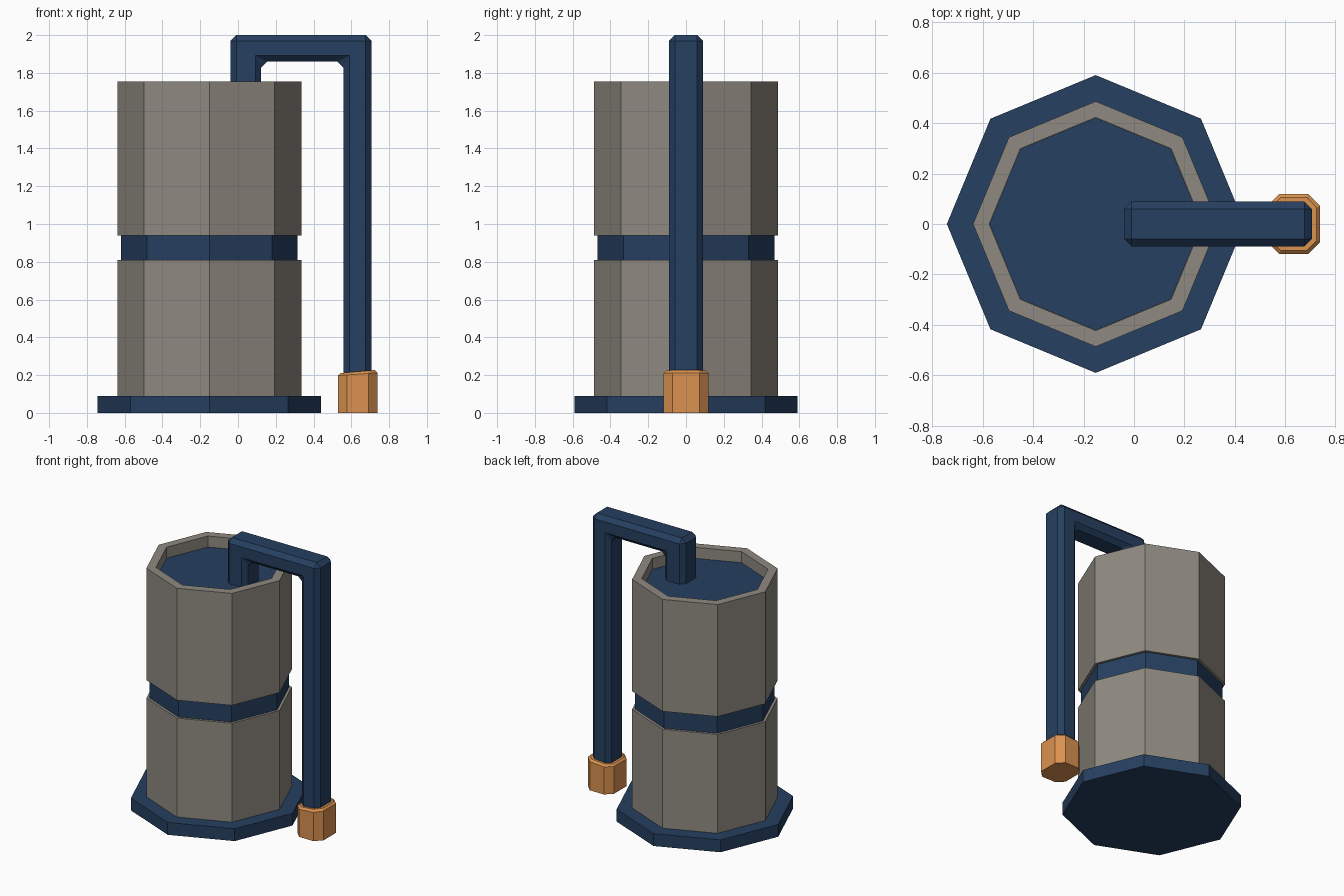
import bpy, bmesh, math

if "Cube" in bpy.data.objects:
    bpy.data.objects.remove(bpy.data.objects["Cube"])

TANK_X = -0.152


def material(name, rgb):
    m = bpy.data.materials.new(name)
    m.diffuse_color = (*rgb, 1)
    m.use_nodes = True
    m.node_tree.nodes["Principled BSDF"].inputs["Base Color"].default_value = m.diffuse_color
    return m


NAVY = material("navy paint", (0.019, 0.050, 0.118))
GREY = material("warm grey metal", (0.275, 0.253, 0.218))
COPPER = material("copper", (0.70, 0.285, 0.08))


def add_object(name, bm, mat):
    bmesh.ops.recalc_face_normals(bm, faces=bm.faces[:])
    me = bpy.data.meshes.new(name)
    bm.to_mesh(me)
    bm.free()
    me.materials.append(mat)
    ob = bpy.data.objects.new(name, me)
    bpy.context.scene.collection.objects.link(ob)
    return ob


def loft(name, rings, mat):
    """Skin a stack of equal-length point rings and cap both ends."""
    bm = bmesh.new()
    vs = [[bm.verts.new(p) for p in r] for r in rings]
    n = len(vs[0])
    for a, b in zip(vs, vs[1:]):
        for i in range(n):
            j = (i + 1) % n
            bm.faces.new((a[i], a[j], b[j], b[i]))
    bm.faces.new(vs[0])
    bm.faces.new(vs[-1])
    return add_object(name, bm, mat)


def octagon(r, z):
    return [(TANK_X + r * math.cos(k * math.pi / 4),
             r * math.sin(k * math.pi / 4), z) for k in range(8)]


def drum(name, profile, mat):
    return loft(name, [octagon(r, z) for r, z in profile], mat)


# Tank: base plate, two drums, recessed band and sunken lid
drum("base_plate", [(0.591, 0), (0.591, 0.09)], NAVY)
drum("lower_drum", [(0.487, 0.09), (0.487, 0.81)], GREY)
drum("middle_band", [(0.468, 0.80), (0.468, 0.95)], NAVY)
drum("upper_drum", [(0.487, 0.94), (0.487, 1.755), (0.423, 1.755), (0.423, 1.665)], GREY)
drum("tank_lid", [(0.422, 1.65), (0.422, 1.675)], NAVY)

# Pipe: upside-down U profile with chamfered edges
u_profile = [(-0.04, 1.60), (-0.04, 2.0), (0.707, 2.0), (0.707, 0.10),
             (0.558, 0.10), (0.558, 1.86), (0.123, 1.86), (0.123, 1.60)]
pipe = loft("outlet_pipe", [[(x, y, z) for x, z in u_profile] for y in (-0.09, 0.09)], NAVY)
bevel = pipe.modifiers.new("chamfer", 'BEVEL')
bevel.width = 0.031
bevel.segments = 1
bevel.limit_method = 'ANGLE'


# Nozzle: chamfered block with a slightly tilted, bevelled top
def block_ring(inset, z, tilt):
    hx, hy, c = 0.105 - inset, 0.12 - inset, 0.048 - inset * 0.5
    pts = [(hx, hy - c), (hx - c, hy), (c - hx, hy), (-hx, hy - c),
           (-hx, c - hy), (c - hx, -hy), (hx - c, -hy), (hx, c - hy)]
    return [(0.634 + x, y, z + tilt * x) for x, y in pts]


loft("pipe_nozzle", [block_ring(0, 0, 0), block_ring(0, 0.205, 0.07),
                     block_ring(0.014, 0.219, 0.09)], COPPER)
